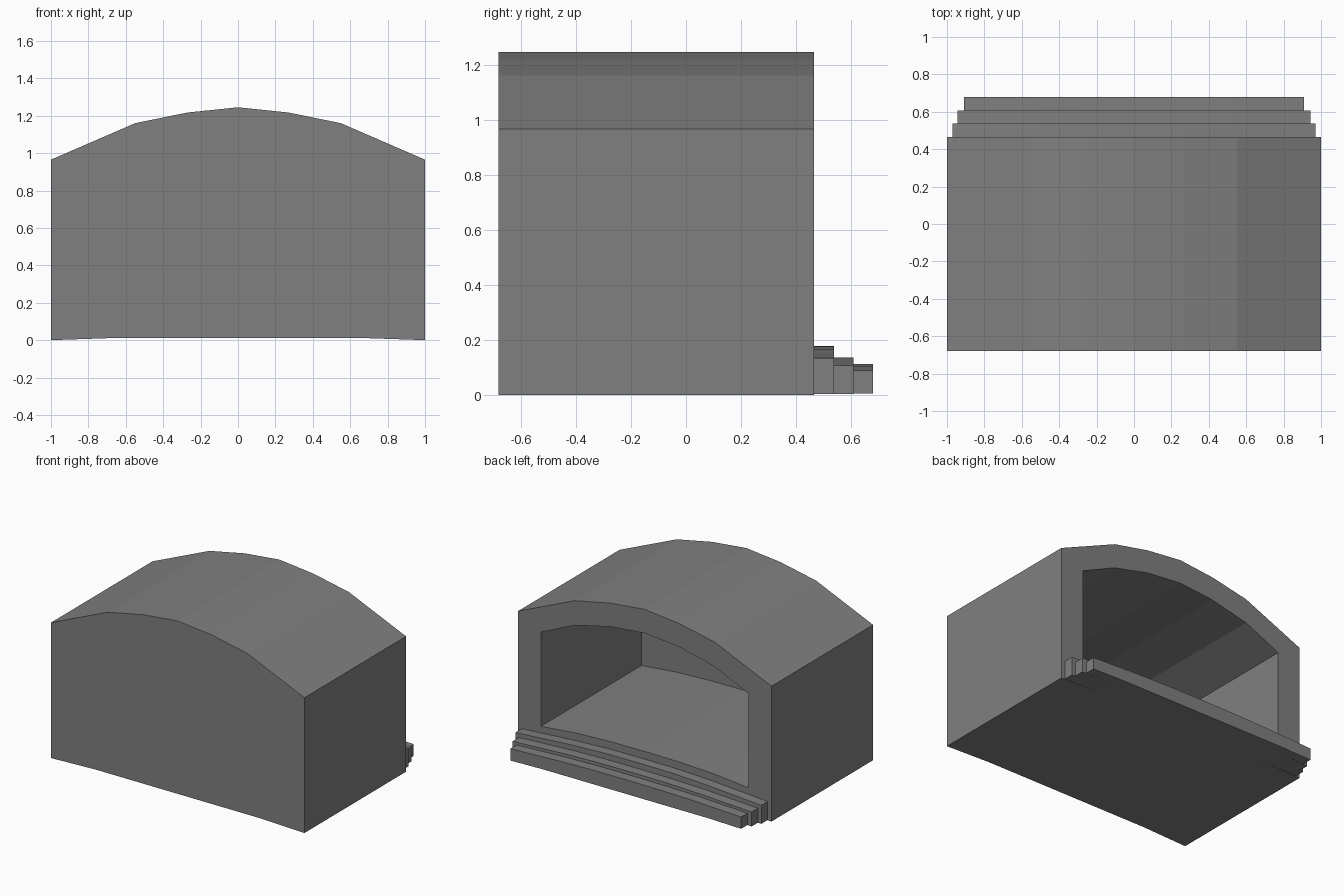
import bpy
import bmesh

cube = bpy.data.objects.get("Cube")
if cube:
    bpy.data.objects.remove(cube, do_unlink=True)

grey = bpy.data.materials.new("stone grey")
grey.use_nodes = True
colour = (0.216, 0.216, 0.216, 1)
grey.diffuse_color = colour
grey.node_tree.nodes["Principled BSDF"].inputs["Base Color"].default_value = colour


def mirrored(half):
    """Complete a left-to-right line from its x >= 0 half, listed centre outwards."""
    return [(-x, z) for x, z in reversed(half) if x > 0] + half


def prism(name, top, bottom, y0, y1):
    """Extrude the outline between two mirrored lines along y."""
    outline = mirrored(bottom) + mirrored(top)[::-1]
    bm = bmesh.new()
    face = bm.faces.new([bm.verts.new((x, y0, z)) for x, z in outline])
    moved = bmesh.ops.extrude_face_region(bm, geom=[face])["geom"]
    verts = [v for v in moved if isinstance(v, bmesh.types.BMVert)]
    bmesh.ops.translate(bm, vec=(0, y1 - y0, 0), verts=verts)
    bmesh.ops.recalc_face_normals(bm, faces=bm.faces)
    mesh = bpy.data.meshes.new(name)
    bm.to_mesh(mesh)
    bm.free()
    mesh.materials.append(grey)
    obj = bpy.data.objects.new(name, mesh)
    bpy.context.collection.objects.link(obj)
    return obj


# Arched shell, closed at the front and open at the back
roof = [(0, 1.245), (0.27, 1.217), (0.55, 1.16), (1, 0.965)]
base = [(0, 0.012), (0.65, 0.012), (1, 0.0)]
shell = prism("stage_shell", roof, base, -0.68, 0.465)

# Hollow interior with a slightly crowned floor
ceiling = [(0, 1.075), (0.27, 1.05), (0.55, 0.985), (0.82, 0.863)]
floor = [(0, 0.232), (0.27, 0.23), (0.55, 0.218), (0.82, 0.192)]
hollow = prism("hollow_cutter", ceiling, floor, -0.67, 0.6)
cut = shell.modifiers.new("hollow", "BOOLEAN")
cut.operation = "DIFFERENCE"
cut.solver = "EXACT"
cut.object = hollow
bpy.context.view_layer.objects.active = shell
bpy.ops.object.modifier_apply(modifier=cut.name)
bpy.data.objects.remove(hollow, do_unlink=True)

# Three crowned steps descending from the open side
steps = [("upper_step", 0.97, 0.135, 0.178, 0.003),
         ("middle_step", 0.943, 0.107, 0.137, 0.004),
         ("lower_step", 0.91, 0.09, 0.113, 0.006)]
for i, (name, half_width, edge, crown, foot) in enumerate(steps):
    rise = crown - edge
    top = [(0, crown), (0.27, crown - 0.05 * rise),
           (0.53, crown - 0.3 * rise), (half_width, edge)]
    bottom = [(0, 0.012), (0.65, 0.012), (half_width, foot)]
    y = 0.465 + i * 0.0715
    prism(name, top, bottom, y, y + 0.0715)
